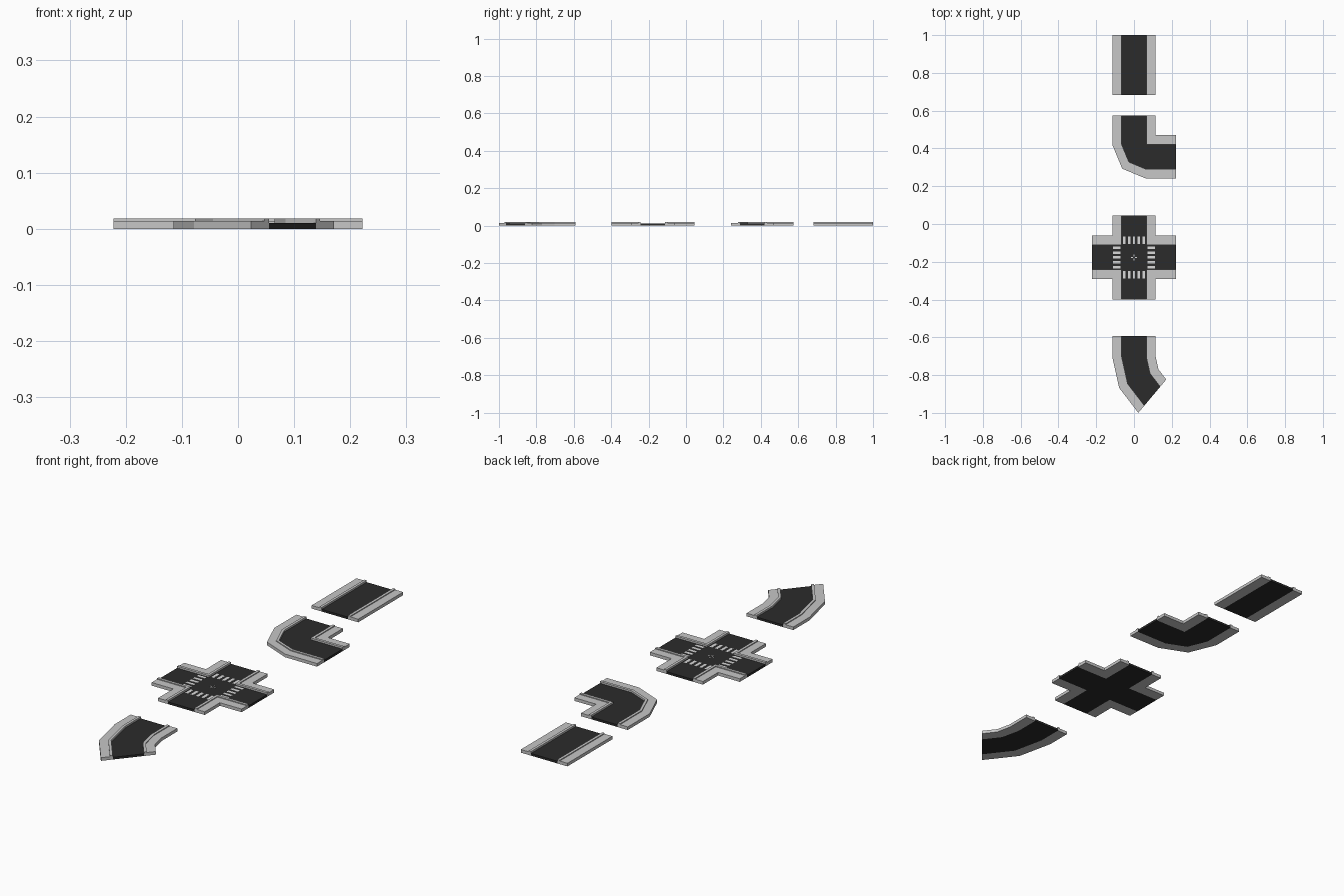
import bpy, bmesh, math
from mathutils import Matrix, Vector

if "Cube" in bpy.data.objects:
    bpy.data.objects.remove(bpy.data.objects["Cube"])

ROAD, CURB, EDGE = 0.065, 0.077, 0.115      # half widths of the street section
Z_ROAD, Z_WALK, Z_CURB = 0.010, 0.014, 0.018


def mat(name, v):
    m = bpy.data.materials.new(name)
    m.diffuse_color = (v, v, v, 1)
    m.use_nodes = True
    m.node_tree.nodes["Principled BSDF"].inputs["Base Color"].default_value = m.diffuse_color
    return m


ASPHALT = mat("asphalt", 0.024)
CONCRETE = mat("concrete", 0.57)
PAINT = mat("road_paint", 0.70)


def prisms(name, polys, z0, z1, material):
    """One object made of flat polygons extruded from z0 to z1."""
    bm = bmesh.new()
    for poly in polys:
        f = bm.faces.new([bm.verts.new((x, y, z0)) for x, y in poly])
        r = bmesh.ops.extrude_face_region(bm, geom=[f], use_keep_orig=True)
        vs = [g for g in r["geom"] if isinstance(g, bmesh.types.BMVert)]
        bmesh.ops.translate(bm, verts=vs, vec=(0, 0, z1 - z0))
    bmesh.ops.recalc_face_normals(bm, faces=bm.faces)
    me = bpy.data.meshes.new(name)
    bm.to_mesh(me)
    bm.free()
    me.materials.append(material)
    ob = bpy.data.objects.new(name, me)
    bpy.context.collection.objects.link(ob)
    return ob


def strip(path, a, b):
    return path(a) + path(b)[::-1]


def street(name, road, sides):
    """Road slab plus pavement and raised curb along every side path."""
    prisms(name + "_road", [road], 0, Z_ROAD, ASPHALT)
    prisms(name + "_pavement", [strip(p, s * CURB, s * EDGE) for p, s in sides], 0, Z_WALK, CONCRETE)
    prisms(name + "_curb", [strip(p, s * ROAD, s * CURB) for p, s in sides], 0, Z_CURB, CONCRETE)


def arc(cx, cy, angles, start, end=None):
    """Side path: straight from y=start, then a faceted arc, then an optional run to x=end."""
    def path(o):
        r = cx - o
        pts = [(o, start)]
        pts += [(cx - r * math.cos(math.radians(a)), cy - r * math.sin(math.radians(a))) for a in angles]
        if end is not None:
            pts.append((end, pts[-1][1]))
        return pts
    return path


def corner(cy, length, turns=0):
    """Side path: square inner corner, turned by quarter turns about (0, cy)."""
    def path(o):
        m = Matrix.Rotation(turns * math.pi / 2, 2)
        return [tuple(m @ Vector(p) + Vector((0, cy))) for p in ((o, length), (o, o), (length, o))]
    return path


# straight piece
line = lambda o: [(o, 1.0), (o, 0.683)]
street("straight", strip(line, -ROAD, ROAD), [(line, -1), (line, 1)])

# right-angle bend
outer = arc(0.065, 0.42, (0, 45, 90), 0.575, 0.222)
inner = corner(0.355, 0.222)
inner_bend = lambda o: [(o, 0.575)] + inner(o)[1:]
street("corner", outer(-ROAD) + inner_bend(ROAD)[::-1], [(outer, -1), (inner_bend, 1)])

# crossroads
CY, ARM = -0.177, 0.222
quads = [corner(CY, ARM, k) for k in range(4)]
road = [p for q in quads for p in q(ROAD)[::-1]]
street("crossroads", road, [(q, 1) for q in quads])

# zebra crossings and small centre mark
bars = []
for k in range(4):
    m = Matrix.Rotation(k * math.pi / 2, 2)
    rects = [(-0.052 + i * 0.026, 0.092, 0.0065, 0.020) for i in range(5)]
    rects.append((0, 0.010, 0.002, 0.005))
    for x, y, w, h in rects:
        quad = ((x - w, y - h), (x + w, y - h), (x + w, y + h), (x - w, y + h))
        bars.append([tuple(m @ Vector(p) + Vector((0, CY))) for p in quad])
prisms("crosswalk_markings", bars, Z_ROAD, Z_ROAD + 0.0006, PAINT)

# gentle curve
curve = arc(0.271, -0.704, (0, 25, 50), -0.592)
street("curve", strip(curve, -ROAD, ROAD), [(curve, -1), (curve, 1)])
